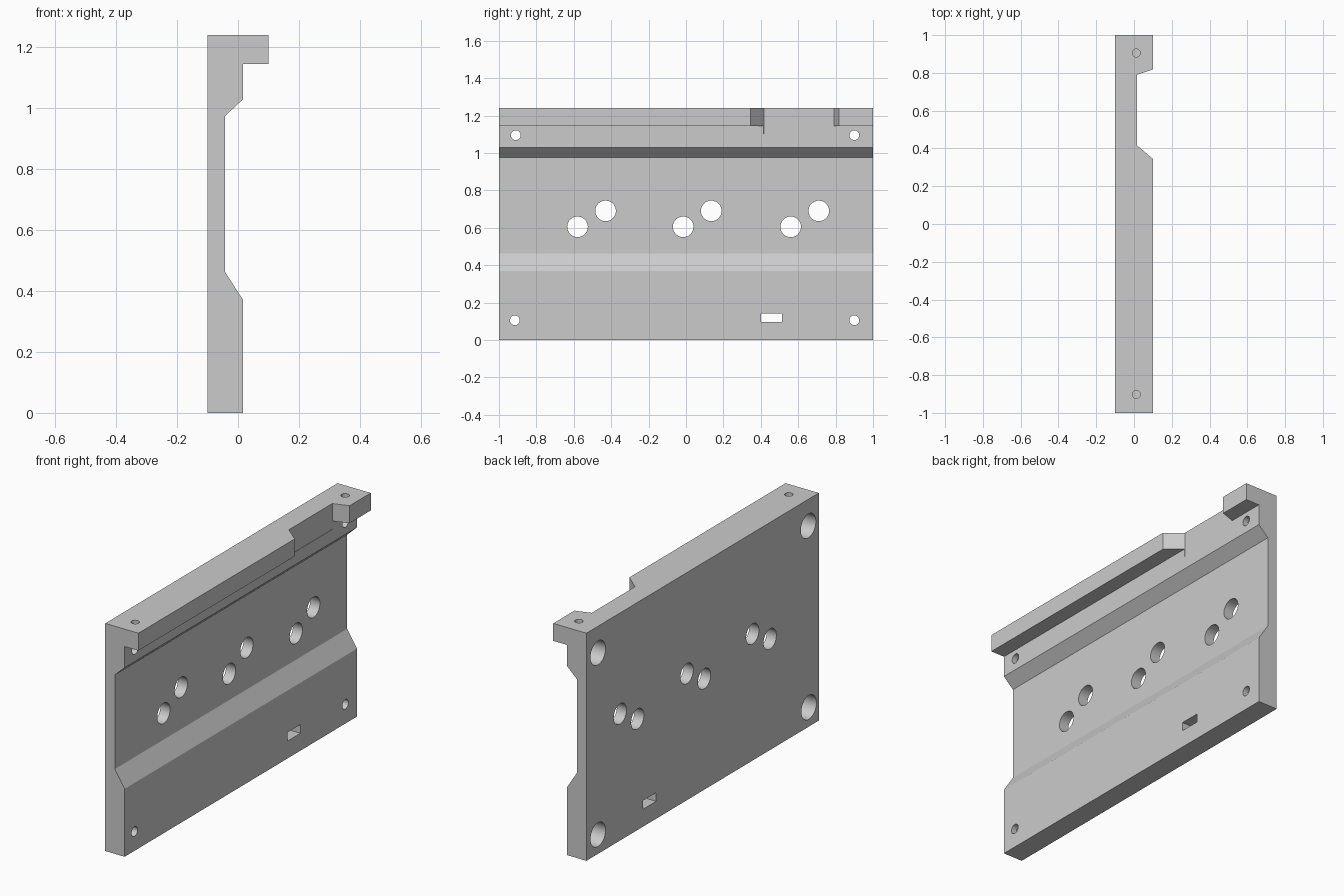
import bpy, bmesh, math
from mathutils import Matrix, Vector

cube = bpy.data.objects.get("Cube")
if cube:
    bpy.data.objects.remove(cube, do_unlink=True)

grey = bpy.data.materials.new("plain grey")
grey.use_nodes = True
grey.diffuse_color = (0.6, 0.6, 0.6, 1)
grey.node_tree.nodes["Principled BSDF"].inputs["Base Color"].default_value = (0.6, 0.6, 0.6, 1)


def make_object(name, bm):
    bmesh.ops.recalc_face_normals(bm, faces=bm.faces)
    mesh = bpy.data.meshes.new(name)
    bm.to_mesh(mesh)
    bm.free()
    mesh.materials.append(grey)
    obj = bpy.data.objects.new(name, mesh)
    bpy.context.collection.objects.link(obj)
    return obj


def prism(name, outline, offset):
    """Extrude a closed outline of 3D points along an offset."""
    bm = bmesh.new()
    face = bm.faces.new([bm.verts.new(p) for p in outline])
    result = bmesh.ops.extrude_face_region(bm, geom=[face], use_keep_orig=True)
    verts = [g for g in result["geom"] if isinstance(g, bmesh.types.BMVert)]
    bmesh.ops.translate(bm, vec=Vector(offset), verts=verts)
    return make_object(name, bm)


def rod(name, start, end, radius):
    """Cylinder between two points."""
    start, end = Vector(start), Vector(end)
    axis = end - start
    turn = axis.to_track_quat("Z", "Y").to_matrix().to_4x4()
    bm = bmesh.new()
    bmesh.ops.create_cone(bm, cap_ends=True, segments=48, radius1=radius, radius2=radius,
                          depth=axis.length,
                          matrix=Matrix.Translation((start + end) / 2) @ turn)
    return make_object(name, bm)


# Plate with a shallow channel and an overhanging top lip
section = [(-0.1, 0), (0.017, 0), (0.017, 0.37), (-0.042, 0.462), (-0.042, 0.975),
           (0.017, 1.03), (0.017, 1.145), (0.1, 1.145), (0.1, 1.24), (-0.1, 1.24)]
plate = prism("mounting_plate", [(x, -1, z) for x, z in section], (0, 2, 0))

cutters = []

# Tapered notch in the lip
notch = [(0.015, 0.417), (0.015, 0.79), (0.1, 0.818), (0.2, 0.851), (0.2, 0.26), (0.1, 0.345)]
cutters.append(prism("notch_cutter", [(x, y, 1.1) for x, y in notch], (0, 0, 0.3)))

# Three pairs of large through holes
for y in (-0.58, -0.015, 0.56):
    for dy, z in ((0, 0.605), (0.15, 0.69)):
        cutters.append(rod("large_hole_cutter", (-0.3, y + dy, z), (0.3, y + dy, z), 0.055))

# Corner screw holes, counterbored from the back
for y, z in ((-0.91, 1.095), (0.9, 1.095), (-0.915, 0.105), (0.9, 0.105)):
    cutters.append(rod("screw_hole_cutter", (-0.3, y, z), (0.3, y, z), 0.026))
    cutters.append(rod("counterbore_cutter", (-0.3, y, z), (-0.015, y, z), 0.065))

# Blind holes in the top edge
for y in (-0.902, 0.905):
    cutters.append(rod("top_hole_cutter", (0.012, y, 1.165), (0.012, y, 1.4), 0.021))

# Small rectangular slot
slot = [(0.4, 0.095), (0.513, 0.095), (0.513, 0.142), (0.4, 0.142)]
cutters.append(prism("slot_cutter", [(-0.3, y, z) for y, z in slot], (0.6, 0, 0)))

# Cut everything, then remove the cutters
bpy.ops.object.select_all(action="DESELECT")
bpy.context.view_layer.objects.active = plate
plate.select_set(True)
for cutter in cutters:
    cutter.hide_render = True
    mod = plate.modifiers.new("cut", "BOOLEAN")
    mod.operation = "DIFFERENCE"
    mod.solver = "EXACT"
    mod.object = cutter
    bpy.ops.object.modifier_apply(modifier=mod.name)
for cutter in cutters:
    bpy.data.objects.remove(cutter, do_unlink=True)

bpy.ops.object.shade_smooth_by_angle(angle=math.radians(25))
